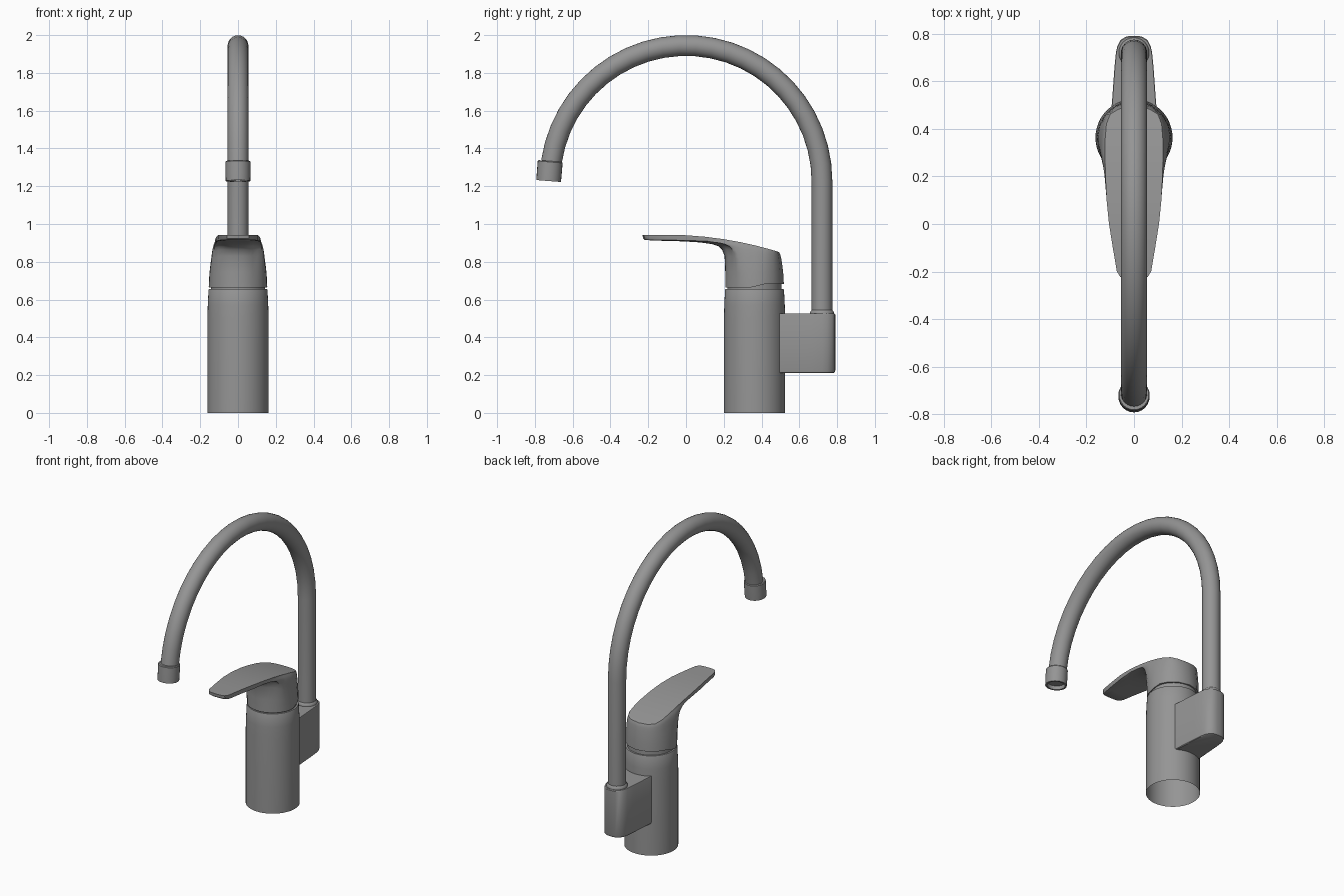
import bpy, bmesh, math
from mathutils import Matrix, Vector

if "Cube" in bpy.data.objects:
    bpy.data.objects.remove(bpy.data.objects["Cube"])

metal = bpy.data.materials.new("dark_metal")
metal.diffuse_color = (.3, .3, .3, 1)
metal.use_nodes = True
metal.node_tree.nodes["Principled BSDF"].inputs["Base Color"].default_value = metal.diffuse_color


def loft(name, rings, cap_start=False, cap_end=False, angle=35, ladder_end=False):
    """Skin a list of equal-length closed rings into one mesh object."""
    bm = bmesh.new()
    vs = [[bm.verts.new(p) for p in r] for r in rings]
    n = len(vs[0])
    for a, b in zip(vs, vs[1:]):
        for i in range(n):
            j = (i + 1) % n
            bm.faces.new((a[i], a[j], b[j], b[i]))
    if cap_start:
        bm.faces.new(vs[0][::-1])
    if cap_end:
        bm.faces.new(vs[-1])
    if ladder_end:  # cross strips between mirrored ring points
        t = vs[-1]
        for i in range(n // 2):
            quad = []
            for v in (t[i], t[i + 1], t[(n - i - 1) % n], t[(n - i) % n]):
                if v not in quad:
                    quad.append(v)
            bm.faces.new(quad)
    bmesh.ops.recalc_face_normals(bm, faces=bm.faces)
    me = bpy.data.meshes.new(name)
    bm.to_mesh(me)
    bm.free()
    me.materials.append(metal)
    ob = bpy.data.objects.new(name, me)
    bpy.context.collection.objects.link(ob)
    bpy.ops.object.select_all(action='DESELECT')
    ob.select_set(True)
    bpy.context.view_layer.objects.active = ob
    bpy.ops.object.shade_smooth_by_angle(angle=math.radians(angle))
    return ob


def circle(r, z, mat, n):
    return [mat @ Vector((r * math.cos(2 * math.pi * i / n),
                          r * math.sin(2 * math.pi * i / n), z)) for i in range(n)]


def lathe(name, profile, mat, n=48, **kw):
    return loft(name, [circle(r, z, mat, n) for r, z in profile], **kw)


def smooth(a, b, t):
    t = max(0, min(1, (t - a) / (b - a)))
    return t * t * (3 - 2 * t)


BODY_Y, PIPE_Y, ARC_Z = 0.363, 0.72, 1.225
body_mat = Matrix.Translation((0, BODY_Y, 0))

# Body: open-bottomed cylinder with slightly drawn-in top
lathe("body", [(.162, 0), (.162, .5), (.16, .57), (.156, .651), (.154, .655), (.13, .655)],
      body_mat, cap_end=True)
lathe("neck", [(.143, .64), (.143, .72)], body_mat, cap_end=True)

# Handle: circular base blending into a long flat lever outline
# (angle from front, outline x, outline y)
half = [(0, 0, -.23), (10, .035, -.229), (16, .058, -.222), (22, .072, -.2), (30, .089, -.1),
        (42, .105, 0), (55, .115, .1), (68, .12, .2), (80, .122, .29), (92, .121, .36),
        (110, .116, .42), (130, .1, .462), (152, .063, .484), (180, 0, .492)]
outline = half + [(-a, -x, y) for a, x, y in half[-2:0:-1]]
lever_path = [(0, 0), (0, .3), (.008, .6), (.04, .72), (.085, .785), (.15, .82), (.3, .855),
              (.5, .875), (.8, .888), (.97, .9), (.995, .93), (1, 1)]
wall_path = [(0, 0), (.1, .3), (.28, .55), (.38, .65), (.46, .73), (.53, .79), (.6, .84),
             (.66, .88), (.74, .92), (.84, .955), (.95, .985), (1, 1)]
rings = []
for (hl, vl), (hw, vw) in zip(lever_path, wall_path):
    ring = []
    for a, ox, oy in outline:
        a = math.radians(a)
        cx, cy = .155 * math.sin(a), BODY_Y - .155 * math.cos(a)
        w = smooth(.03, .25, math.hypot(ox - cx, oy - cy))
        h, v = hw + (hl - hw) * w, vw + (vl - vw) * w
        z0 = .663 + .02 * smooth(.33, .43, cy)
        z1 = .943 - .26 * max(0, oy + .1) ** 2
        ring.append((cx + (ox - cx) * h, cy + (oy - cy) * h, z0 + (z1 - z0) * v))
    rings.append(ring)
loft("lever_handle", rings, cap_start=True, ladder_end=True, angle=40)

# Side block that carries the spout
bh = [(.1, .43), (.092, .52), (.082, .66), (.076, .72), (.07, .748), (.056, .774), (.033, .788),
      (.012, .791)]
block = bh + [(-x, y) for x, y in reversed(bh)]
loft("spout_block",
     [[(x * s, .62 + (y - .62) * s, z) for x, y in block]
      for s, z in ((.92, .21), (.975, .214), (1, .226), (1, .52), (.975, .525))],
     cap_start=True, cap_end=True)

# Collar at the foot of the spout
lathe("spout_collar", [(.064, .515), (.064, .53), (.06, .54), (.054, .546)],
      Matrix.Translation((0, PIPE_Y, 0)), n=24)

# Spout: straight riser, then a large arc
tilt = math.radians(8.4)
steps = 24
rings = [circle(.055, .5, Matrix.Translation((0, PIPE_Y, 0)), 24)]
for k in range(steps + 1):
    t = (math.pi - tilt) * k / steps
    mat = (Matrix.Translation((0, PIPE_Y * math.cos(t), ARC_Z + PIPE_Y * math.sin(t)))
           @ Matrix.Rotation(t, 4, 'X'))
    rings.append(circle(.055, 0, mat, 24))
loft("spout_pipe", rings, cap_end=True)

# Nozzle: wider sleeve with a recessed outlet
nozzle = (Matrix.Translation((0, -.719, ARC_Z + PIPE_Y * math.sin(tilt)))
          @ Matrix.Rotation(math.pi - math.radians(4.5), 4, 'X'))
lathe("nozzle", [(.05, -.003), (.062, -.003), (.066, .002), (.066, .07), (.065, .103),
                 (.054, .103), (.052, .08)], nozzle, n=24, cap_start=True, cap_end=True)
